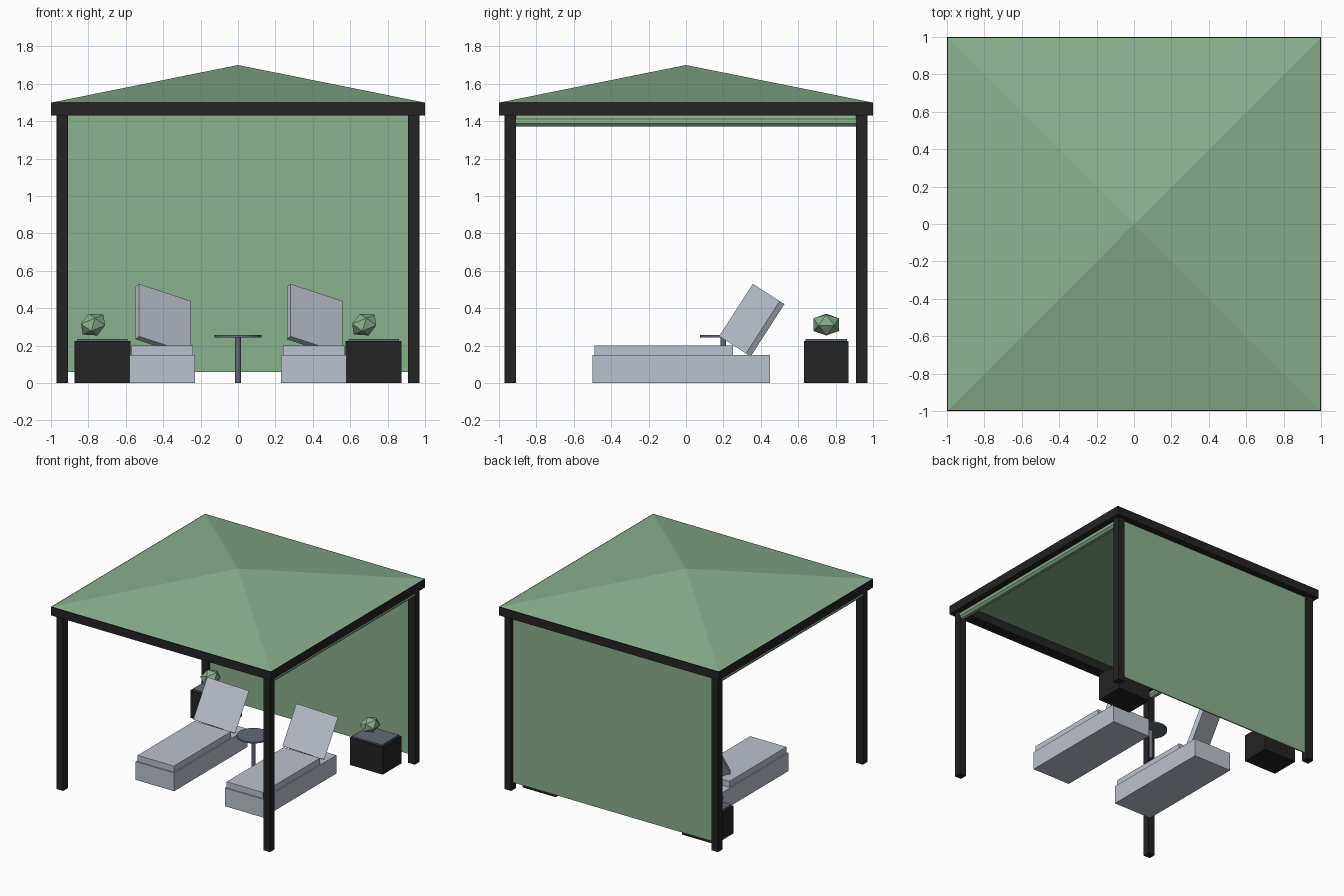
import bpy, math
from mathutils import Matrix, Vector

if "Cube" in bpy.data.objects:
    bpy.data.objects.remove(bpy.data.objects["Cube"])


def material(name, rgb):
    m = bpy.data.materials.new(name)
    m.diffuse_color = (*rgb, 1)
    m.use_nodes = True
    m.node_tree.nodes["Principled BSDF"].inputs["Base Color"].default_value = m.diffuse_color
    return m


GREEN = material("sage green", (0.255, 0.44, 0.275))
BLACK = material("charcoal black", (0.017, 0.017, 0.017))
GREY = material("pale grey", (0.50, 0.54, 0.61))
STEEL = material("slate grey", (0.125, 0.145, 0.18))


def finish(name, mat):
    o = bpy.context.object
    o.name = name
    o.data.materials.append(mat)
    return o


def box(name, lo, hi, mat):
    lo, hi = Vector(lo), Vector(hi)
    bpy.ops.mesh.primitive_cube_add(size=1)
    o = finish(name, mat)
    o.data.transform(Matrix.Translation((lo + hi) / 2) @ Matrix.Diagonal((*(hi - lo), 1)))
    return o


def cylinder(name, r, depth, loc, mat, sides, rot=(0, 0, 0)):
    bpy.ops.mesh.primitive_cylinder_add(vertices=sides, radius=r, depth=depth,
                                        location=loc, rotation=rot)
    return finish(name, mat)


# Corner posts
for x in (-0.94, 0.94):
    for y in (-0.94, 0.94):
        box("post", (x - 0.03, y - 0.03, 0), (x + 0.03, y + 0.03, 1.43), BLACK)

# Top beams
for s in (-1, 1):
    a, b = sorted((s * 0.91, s))
    box("long_beam", (-1, a, 1.43), (1, b, 1.5), BLACK)
    box("side_beam", (a, -0.91, 1.43), (b, 0.91, 1.5), BLACK)

# Pyramid roof
bpy.ops.mesh.primitive_cone_add(vertices=4, radius1=0.994 * math.sqrt(2), radius2=0,
                                depth=0.2, location=(0, 0, 1.6),
                                rotation=(0, 0, math.pi / 4))
finish("canopy_roof", GREEN)

# Back curtain, and rolled curtains on the two sides
box("back_curtain", (-0.91, 0.935, 0.06), (0.91, 0.945, 1.43), GREEN)
for x in (-0.94, 0.94):
    cylinder("rolled_curtain", 0.032, 1.82, (x, 0, 1.4), GREEN, 8,
             (math.pi / 2, math.pi / 8, 0))

# Loungers with reclined, turned backrests
tilt = Matrix.Rotation(-math.atan2(0.18, 0.28), 4, "X")
turn = Matrix.Rotation(math.radians(31.4), 4, "Z")
for x in (-0.405, 0.405):
    box("lounger_base", (x - 0.175, -0.5, 0), (x + 0.175, 0.45, 0.15), GREY)
    box("lounger_cushion", (x - 0.165, -0.49, 0.15), (x + 0.165, 0.25, 0.2), GREY)
    back = box("lounger_backrest", (0, 0, 0), (0.328, 0.035, 0.333), GREY)
    back.matrix_world = Matrix.Translation((x - 0.125, 0.177, 0.25)) @ tilt @ turn

# Round drinks table
cylinder("table_top", 0.125, 0.012, (0, 0.2, 0.25), STEEL, 24)
cylinder("table_stem", 0.015, 0.245, (0, 0.2, 0.1225), STEEL, 12)

# Planter boxes with lids and faceted plants
for s in (-1, 1):
    x = s * 0.725
    box("planter_box", (x - 0.15, 0.63, 0), (x + 0.15, 0.87, 0.225), BLACK)
    box("planter_lid", (x - 0.135, 0.64, 0.225), (x + 0.135, 0.86, 0.236), STEEL)
    bpy.ops.mesh.primitive_ico_sphere_add(subdivisions=1, radius=0.08,
                                          location=(x - 0.05, 0.75, 0.312),
                                          rotation=(0, math.radians(-22), 0))
    finish("plant", GREEN).scale = (1, 1, 0.78)
